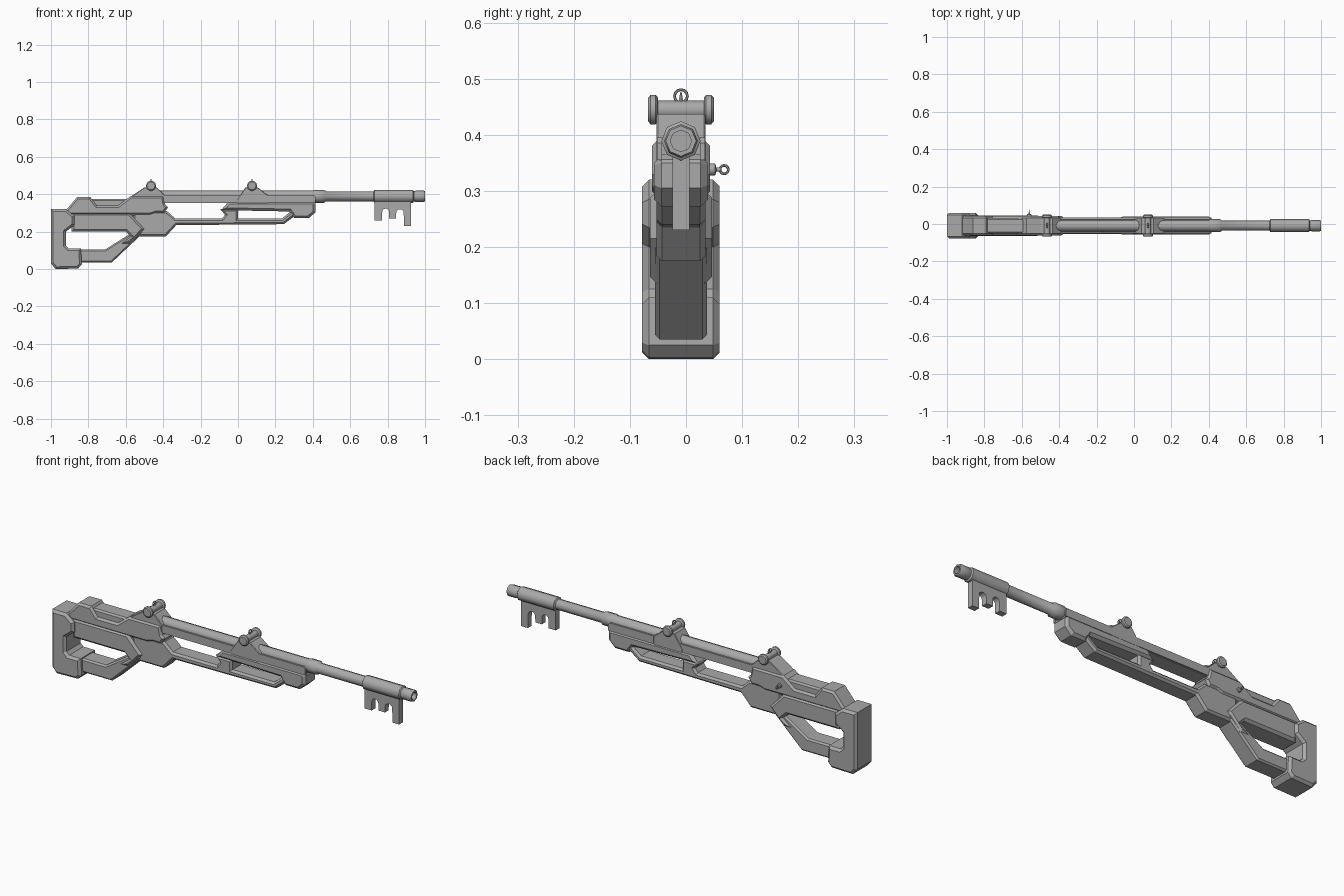
import bpy, bmesh, math
from mathutils import Matrix, Vector

if "Cube" in bpy.data.objects:
    bpy.data.objects.remove(bpy.data.objects["Cube"])

YC = -0.009  # the weapon's mid plane

grey = bpy.data.materials.new("plain grey")
grey.diffuse_color = (0.40, 0.40, 0.40, 1)
grey.use_nodes = True
grey.node_tree.nodes["Principled BSDF"].inputs["Base Color"].default_value = grey.diffuse_color


def finish(bm, name, smooth=None):
    bmesh.ops.recalc_face_normals(bm, faces=bm.faces)
    me = bpy.data.meshes.new(name)
    bm.to_mesh(me)
    bm.free()
    me.materials.append(grey)
    ob = bpy.data.objects.new(name, me)
    bpy.context.collection.objects.link(ob)
    if smooth:
        bpy.context.view_layer.objects.active = ob
        ob.select_set(True)
        bpy.ops.object.shade_smooth_by_angle(angle=math.radians(smooth))
        ob.select_set(False)
    return ob


def prism(name, pts, half, bevel=0.0, y=YC):
    """Side profile (x, z) extruded across y, with chamfered rims."""
    bm = bmesh.new()
    a = [bm.verts.new((x, y - half, z)) for x, z in pts]
    b = [bm.verts.new((x, y + half, z)) for x, z in pts]
    caps = [bm.faces.new(a), bm.faces.new(b[::-1])]
    n = len(pts)
    for i in range(n):
        j = (i + 1) % n
        bm.faces.new((a[j], a[i], b[i], b[j]))
    bmesh.ops.recalc_face_normals(bm, faces=bm.faces)
    if bevel:
        rims = list({e for f in caps for e in f.edges})
        bmesh.ops.bevel(bm, geom=rims, offset=bevel, segments=1,
                        profile=0.5, affect='EDGES', clamp_overlap=True)
    return finish(bm, name)


def lathe(name, prof, origin, axis, sides, smooth=None):
    """Revolve (distance along axis, radius) pairs about an axis."""
    bm = bmesh.new()
    rot = Vector((0, 0, 1)).rotation_difference(Vector(axis)).to_matrix()
    rings = []
    for t, r in prof:
        rings.append([bm.verts.new(Vector(origin) + rot @ Vector(
            (r * math.cos(2 * math.pi * k / sides), r * math.sin(2 * math.pi * k / sides), t)))
            for k in range(sides)])
    for p, q in zip(rings, rings[1:]):
        for k in range(sides):
            m = (k + 1) % sides
            bm.faces.new((p[k], p[m], q[m], q[k]))
    bm.faces.new(rings[0])
    bm.faces.new(rings[-1])
    return finish(bm, name, smooth)


def ring(name, centre, major, minor, axis):
    bpy.ops.mesh.primitive_torus_add(
        location=centre, major_radius=major, minor_radius=minor,
        major_segments=12, minor_segments=6,
        rotation=Vector(axis).to_track_quat('Z', 'Y').to_euler())
    ob = bpy.context.object
    ob.name = name
    ob.data.materials.append(grey)


# butt pad, hooked forward at the bottom
prism("butt_pad", [(-1, .32), (-.92, .32), (-.875, .285), (-.875, .235), (-.92, .20),
                   (-.92, .125), (-.905, .11), (-.84, .11), (-.835, .025), (-.855, .003),
                   (-.975, 0), (-1, .03)], 0.069, 0.012)

# thumbhole stock: upper side block and lower loop
prism("stock_block", [(-.89, .30), (-.58, .30), (-.50, .215), (-.575, .135), (-.63, .135),
                      (-.575, .175), (-.60, .20), (-.89, .20)], 0.055, 0.012)
prism("stock_loop", [(-.87, .035), (-.675, .035), (-.50, .20), (-.58, .225), (-.575, .19),
                     (-.71, .105), (-.87, .105)], 0.046, 0.008)

# receiver: narrow core with a wider side shell
prism("receiver_core", [(-.90, .28), (-.90, .33), (-.85, .375), (-.39, .375),
                        (-.39, .28)], 0.042, 0.008)
prism("receiver_shell", [(-.92, .29), (-.92, .315), (-.86, .385), (-.79, .385), (-.755, .34),
                         (-.64, .34), (-.575, .39), (-.40, .39), (-.39, .345), (-.375, .33),
                         (-.395, .30), (-.44, .30), (-.47, .29)], 0.052, 0.010)

# lower frame with the two long openings above it
prism("lower_frame", [(-.56, .175), (-.385, .175), (-.33, .235), (.245, .24),
                      (.295, .278), (.33, .32), (.29, .315), (.235, .27), (.0, .27),
                      (.0, .32), (-.095, .32), (-.07, .29), (-.085, .27), (-.335, .27),
                      (-.38, .31), (-.56, .31)], 0.044, 0.010)

# fore-end and its nose
prism("fore_end", [(-.09, .315), (-.05, .362), (.405, .362), (.415, .35), (.415, .305),
                   (.38, .272), (.30, .272), (.275, .308)], 0.048, 0.013)

# thin rails cradling the barrel
for side in (-1, 1):
    prism("barrel_rail", [(-.42, .355), (-.42, .395), (.405, .395), (.415, .385), (.415, .355)],
          0.0045, 0, YC + side * 0.0385)
prism("cradle_floor", [(-.42, .352), (-.42, .366), (.41, .366), (.41, .352)], 0.036)

# stepped barrel with a hollow muzzle
lathe("barrel", [(-.45, .031), (.40, .031), (.41, .035), (.46, .035), (.47, .027), (.725, .027),
                 (.73, .035), (.935, .035), (.94, .028), (.945, .028), (.95, .030), (.993, .030),
                 (1.0, .027), (1.0, .019), (.93, .019)], (0, YC, .389), (1, 0, 0), 8, 50)


# key-like teeth below the muzzle, with arched gaps
def arch(x0, x1, z, n=6):
    c, r = (x0 + x1) / 2, (x1 - x0) / 2
    return [(c - r * math.cos(math.pi * k / n), z + r * math.sin(math.pi * k / n))
            for k in range(n + 1)]


prism("muzzle_teeth", [(.73, .375), (.73, .26), (.77, .26)] + [(.77, .30)] + arch(.771, .808, .305)
      + [(.808, .27), (.845, .27)] + arch(.846, .886, .30)
      + [(.887, .23), (.925, .23), (.925, .375)], 0.015)

# sights: sloped base, cross axle, side knobs, hooded post
for name, x, back, front in (("rear_sight", -.465, -.60, -.39), ("front_sight", .075, -.005, .16)):
    prism(name + "_base", [(back, .35), (back, .37), (x - .035, .437), (x + .03, .437),
                           (front, .395), (front, .35)], 0.044, 0.003)
    lathe(name + "_axle", [(-.046, .017), (.046, .017)], (x, YC, .444), (0, 1, 0), 12, 40)
    for side in (-1, 1):
        lathe(name + "_knob", [(.041, .022), (.045, .027), (.054, .027), (.059, .021)],
              (x, YC, .445), (0, side, 0), 14, 40)
    ring(name + "_hood", (x, YC, .469), .0115, .0025, (1, 0, 0))
    lathe(name + "_post", [(0, .006), (.022, .001)], (x, YC, .455), (0, 0, 1), 6)

# sling eye on the far side of the receiver
lathe("sling_stud", [(0, .011), (.012, .011), (.014, .004), (.022, .004)],
      (-.56, .04, .338), (0, 1, 0), 10, 40)
ring("sling_ring", (-.56, .068, .338), .0075, .0025, (1, 0, 0))
